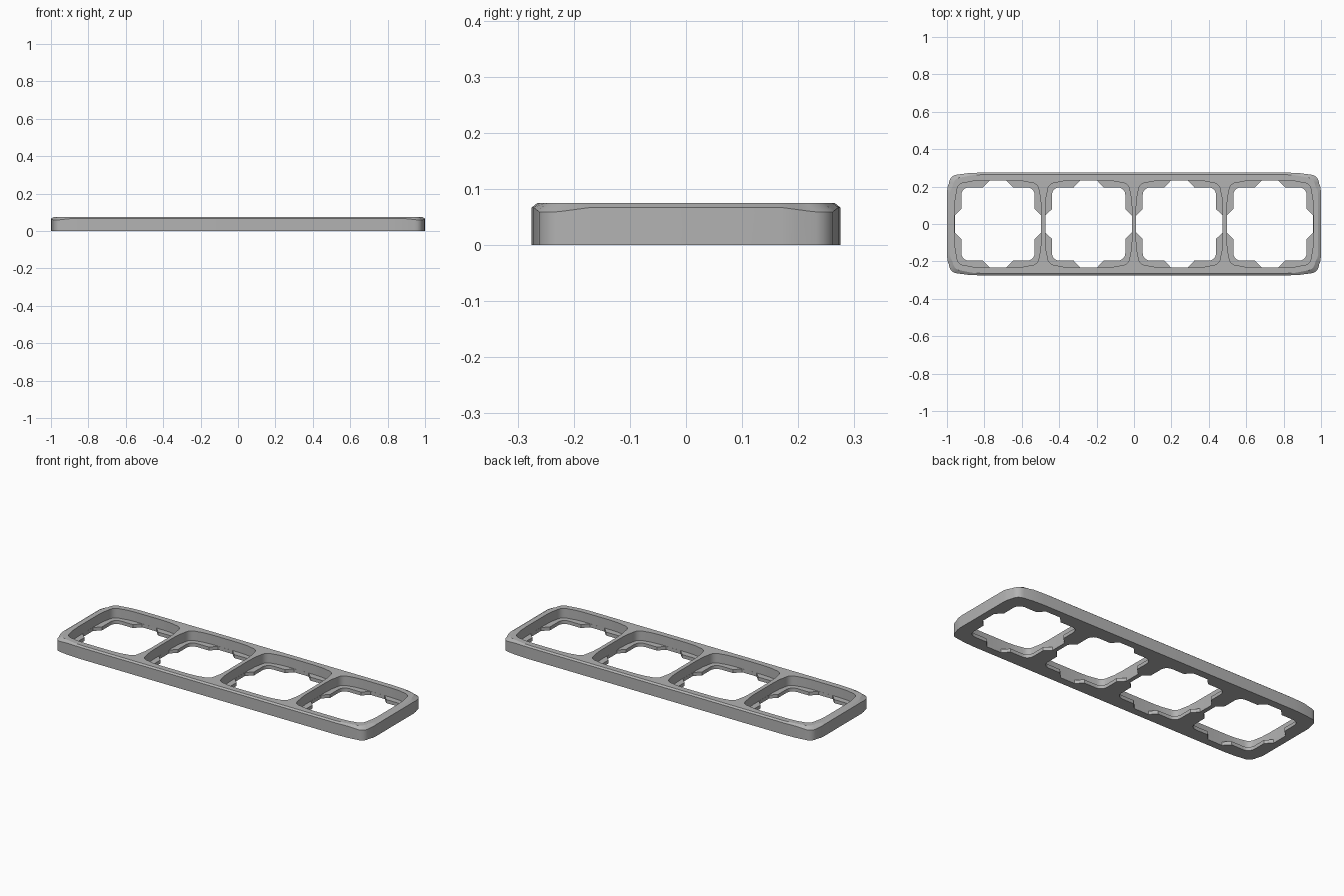
import bpy
import bmesh
import math

HEIGHT = 0.075
LEDGE = 0.02
PITCH = 0.485

old = bpy.data.objects.get("Cube")
if old:
    bpy.data.objects.remove(old, do_unlink=True)

grey = bpy.data.materials.new("light grey plastic")
grey.use_nodes = True
colour = (0.45, 0.45, 0.45, 1)
grey.diffuse_color = colour
grey.node_tree.nodes["Principled BSDF"].inputs["Base Color"].default_value = colour


def mirror_quadrant(quad):
    """Closed loop from a +x +y quarter listed from the x side to the y side."""
    half = quad + [(-x, y) for x, y in reversed(quad)]
    return half + [(-x, -y) for x, y in half]


def arc(cx, cy, rx, ry, steps):
    return [(cx + rx * math.cos(a), cy + ry * math.sin(a))
            for a in (math.pi / 2 * i / steps for i in range(steps + 1))]


def soft_quarter(hx, hy, side_x, side_y, bow, radius, steps=5):
    """Quarter of a rounded rectangle whose sides bow gently into the corners."""
    corner = arc(hx - bow - radius, hy - bow - radius, radius, radius, steps)
    mid_x = (hx - bow * 0.3, side_y + (hy - bow - radius - side_y) * 0.55)
    mid_y = (side_x + (hx - bow - radius - side_x) * 0.55, hy - bow * 0.3)
    return [(hx, side_y), mid_x] + corner + [mid_y, (side_x, hy)]


def loft(name, rings):
    """Skin a stack of equal-length point rings and cap both ends."""
    bm = bmesh.new()
    loops = [[bm.verts.new(p) for p in ring] for ring in rings]
    for low, high in zip(loops, loops[1:]):
        for i in range(len(low)):
            j = (i + 1) % len(low)
            bm.faces.new((low[i], low[j], high[j], high[i]))
    bm.faces.new(loops[0][::-1])
    bm.faces.new(loops[-1])
    bmesh.ops.recalc_face_normals(bm, faces=bm.faces[:])
    mesh = bpy.data.meshes.new(name)
    bm.to_mesh(mesh)
    bm.free()
    mesh.materials.append(grey)
    obj = bpy.data.objects.new(name, mesh)
    bpy.context.collection.objects.link(obj)
    return obj


def prism(name, outline, cx, z0, z1):
    return loft(name, [[(x + cx, y, z) for x, y in outline] for z in (z0, z1)])


def cut(target, cutter):
    cutter.hide_render = True
    mod = target.modifiers.new("cut", "BOOLEAN")
    mod.operation = "DIFFERENCE"
    mod.solver = "EXACT"
    mod.object = cutter
    bpy.context.view_layer.objects.active = target
    bpy.ops.object.modifier_apply(modifier=mod.name)
    bpy.data.objects.remove(cutter, do_unlink=True)


# Outer body: straight wall, then a bevel that widens and drops at the corners
quarter = soft_quarter(1.0, 0.275, 0.82, 0.17, 0.011, 0.045)
top_quarter = soft_quarter(0.985, 0.265, 0.80, 0.16, 0.015, 0.05)
outline = mirror_quadrant(quarter)
top_outline = mirror_quadrant(top_quarter)


def bevel_start(x, y):
    corner = max(0, min(1, (abs(x) - 0.9) / 0.06)) * max(0, min(1, (abs(y) - 0.17) / 0.06))
    return 0.067 - 0.008 * corner


frame = loft("frame", [
    [(x, y, 0) for x, y in outline],
    [(x, y, bevel_start(x, y)) for x, y in outline],
    [(x, y, HEIGHT) for x, y in top_outline],
])

# Each bay: a notched through opening below a soft-cornered pocket
pocket = mirror_quadrant(soft_quarter(0.231, 0.232, 0.09, 0.09, 0.012, 0.04))
opening = mirror_quadrant(
    [(0.2305, 0.046), (0.196, 0.08)]
    + arc(0.156, 0.156, 0.04, 0.04, 5)
    + [(0.08, 0.196), (0.046, 0.2315)])

for k in range(4):
    cx = (k - 1.5) * PITCH
    cut(frame, prism("opening_cutter", opening, cx, -0.05, 0.05))
    cut(frame, prism("pocket_cutter", pocket, cx, LEDGE, 0.15))

bpy.ops.object.select_all(action="DESELECT")
frame.select_set(True)
bpy.context.view_layer.objects.active = frame
bpy.ops.object.shade_smooth_by_angle(angle=math.radians(25))
